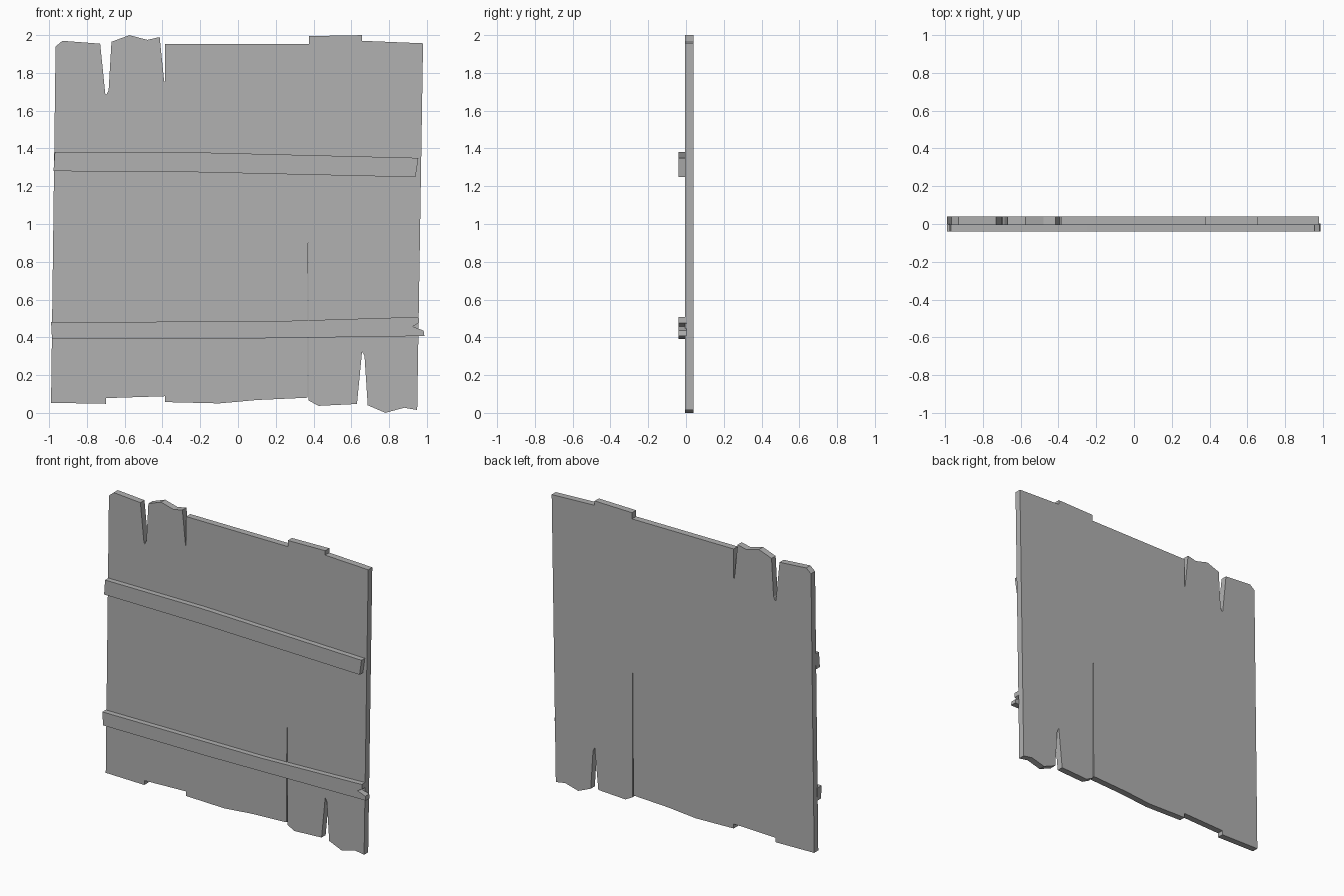
import bpy
import bmesh

# Dark weathered grey
grey = bpy.data.materials.new("dark_grey")
grey.diffuse_color = (0.44, 0.44, 0.44, 1.0)


def slab(name, outline, y_front, y_back):
    """Extrude an (x, z) outline from y_front to y_back."""
    bm = bmesh.new()
    face = bm.faces.new([bm.verts.new((x, y_front, z)) for x, z in outline])
    geom = bmesh.ops.extrude_face_region(bm, geom=[face], use_keep_orig=True)["geom"]
    moved = [v for v in geom if isinstance(v, bmesh.types.BMVert)]
    bmesh.ops.translate(bm, verts=moved, vec=(0, y_back - y_front, 0))
    bmesh.ops.triangulate(bm, faces=[f for f in bm.faces if len(f.verts) > 4])
    bmesh.ops.recalc_face_normals(bm, faces=bm.faces)
    mesh = bpy.data.meshes.new(name)
    bm.to_mesh(mesh)
    bm.free()
    mesh.materials.append(grey)
    obj = bpy.data.objects.new(name, mesh)
    bpy.context.collection.objects.link(obj)
    return obj


# Broken top edge, left to right
top_edge = [
    (-0.966, 1.94), (-0.93, 1.97), (-0.73, 1.955), (-0.703, 1.69), (-0.697, 1.685),
    (-0.685, 1.71), (-0.67, 1.965), (-0.575, 2.0), (-0.48, 1.975), (-0.415, 1.99),
    (-0.391, 1.755), (-0.386, 1.755), (-0.386, 1.953), (0.377, 1.953),
    (0.377, 1.995), (0.657, 2.0), (0.657, 1.97), (0.98, 1.957),
]
# Broken bottom edge with the long crack, right to left
bottom_edge = [
    (0.949, 0.015), (0.88, 0.027), (0.78, 0.0), (0.687, 0.04), (0.67, 0.30),
    (0.657, 0.325), (0.63, 0.047), (0.427, 0.037), (0.374, 0.065), (0.372, 0.91),
    (0.370, 0.91), (0.367, 0.08), (0.10, 0.068), (-0.10, 0.05), (-0.386, 0.057),
    (-0.386, 0.088), (-0.70, 0.078), (-0.70, 0.048), (-0.99, 0.053),
]
slab("plank_panel", top_edge + bottom_edge, -0.004, 0.04)

# Upper crossbar
slab("upper_batten", [
    (-0.977, 1.28), (-0.97, 1.38), (-0.25, 1.38), (0.955, 1.35),
    (0.94, 1.248), (-0.25, 1.275),
], -0.04, 0.002)

# Lower crossbar with a splintered right end
slab("lower_batten", [
    (-0.985, 0.39), (-0.99, 0.48), (0.2, 0.485), (0.957, 0.508), (0.958, 0.475),
    (0.925, 0.458), (0.983, 0.435), (0.987, 0.407), (-0.2, 0.39),
], -0.04, 0.002)
